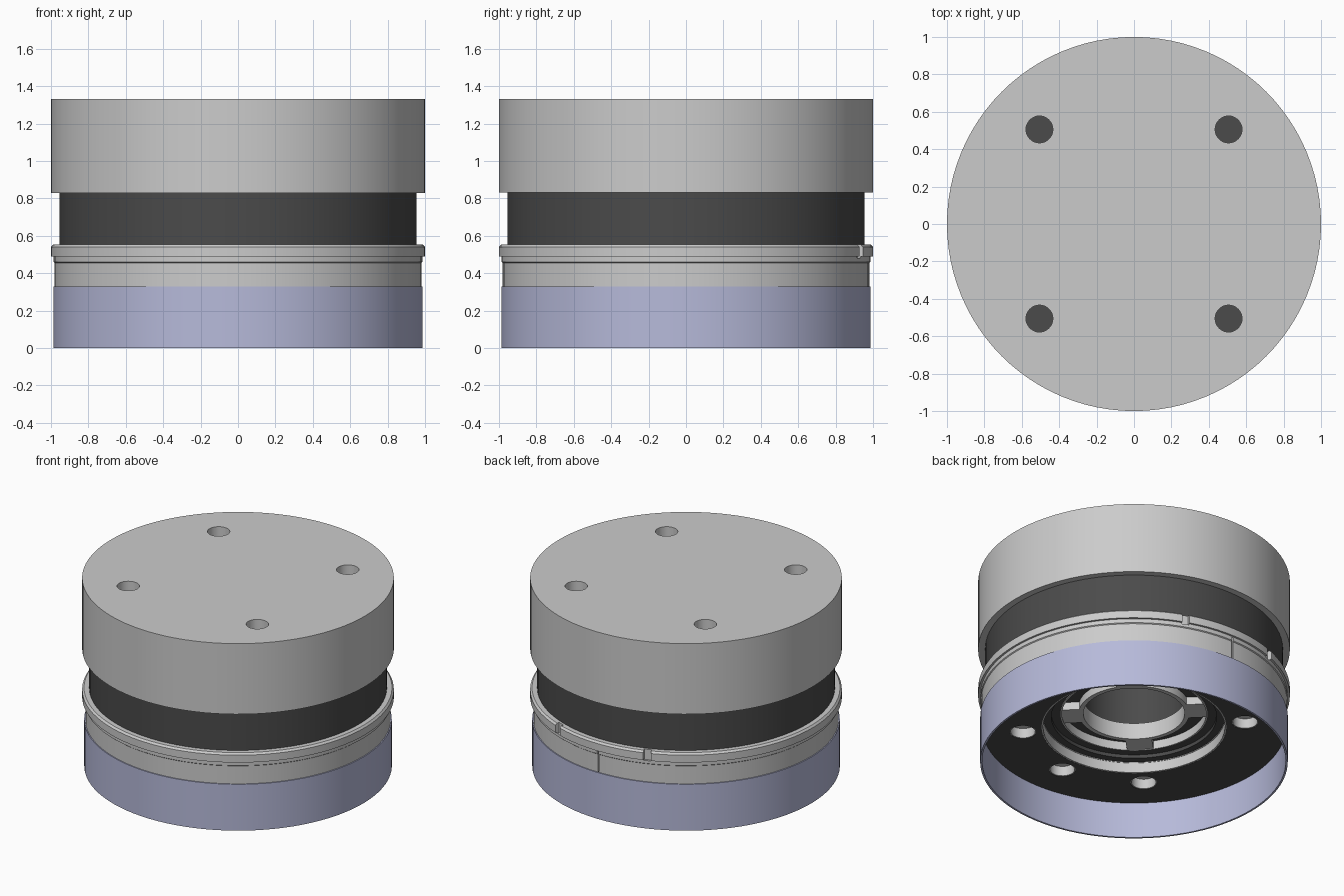
import bpy, bmesh, math
from mathutils import Matrix

if "Cube" in bpy.data.objects:
    bpy.data.objects.remove(bpy.data.objects["Cube"])

SEG = 96


def material(name, color):
    m = bpy.data.materials.new(name)
    m.diffuse_color = color
    m.use_nodes = True
    m.node_tree.nodes["Principled BSDF"].inputs["Base Color"].default_value = m.diffuse_color
    return m


DARK = material("dark_metal", (0.07, 0.07, 0.07, 1))
LAVENDER = material("lavender", (0.47, 0.49, 0.70, 1))


def finish(name, bm, mat=None):
    bmesh.ops.recalc_face_normals(bm, faces=bm.faces)
    me = bpy.data.meshes.new(name)
    bm.to_mesh(me)
    bm.free()
    ob = bpy.data.objects.new(name, me)
    bpy.context.collection.objects.link(ob)
    if mat:
        me.materials.append(mat)
    return ob


def lathe(name, profile, mat=None, seg=SEG, at=(0, 0), closed=True):
    """Spin an (r, z) outline round a vertical axis."""
    bm = bmesh.new()
    vs = [bm.verts.new((r, 0, z)) for r, z in profile]
    n = len(vs)
    es = [bm.edges.new((vs[i], vs[(i + 1) % n])) for i in range(n if closed else n - 1)]
    bmesh.ops.spin(bm, geom=vs + es, cent=(0, 0, 0), axis=(0, 0, 1),
                   angle=math.tau, steps=seg, use_duplicate=False)
    bmesh.ops.remove_doubles(bm, verts=bm.verts, dist=1e-4)
    bmesh.ops.translate(bm, verts=bm.verts, vec=(at[0], at[1], 0))
    return finish(name, bm, mat)


def tube(name, r0, r1, z0, z1, mat=None, **kw):
    return lathe(name, [(r0, z0), (r1, z0), (r1, z1), (r0, z1)], mat, **kw)


def rod(name, r, z0, z1, at):
    return lathe(name, [(0, z0), (r, z0), (r, z1), (0, z1)], seg=32, at=at, closed=False)


def box(name, size, radius, angle, z, mat=None):
    """Box at a polar position, its local x pointing outward."""
    bm = bmesh.new()
    bmesh.ops.create_cube(bm, size=1)
    bmesh.ops.scale(bm, verts=bm.verts, vec=size)
    bmesh.ops.translate(bm, verts=bm.verts, vec=(radius, 0, z))
    bmesh.ops.transform(bm, verts=bm.verts, matrix=Matrix.Rotation(math.radians(angle), 4, 'Z'))
    return finish(name, bm, mat)


def cut(ob, cutters):
    bpy.context.view_layer.objects.active = ob
    for c in cutters:
        mod = ob.modifiers.new("cut", 'BOOLEAN')
        mod.operation, mod.solver, mod.object = 'DIFFERENCE', 'EXACT', c
        bpy.ops.object.modifier_apply(modifier=mod.name)
        bpy.data.objects.remove(c)


def polar(r, deg):
    return r * math.cos(math.radians(deg)), r * math.sin(math.radians(deg))


HOLE_R = 0.715

# Top cap with four screw holes
cap = lathe("top_cap", [(0, 0.83), (1, 0.83), (1, 1.33), (0, 1.33)], closed=False)
cut(cap, [rod("cutter", 0.072, 0.7, 1.5, polar(HOLE_R, a)) for a in (45, 135, 225, 315)])

# Dark core: outer band, stepped underside and blind centre bore
lathe("dark_core", [(0, 0.75), (0.335, 0.75), (0.335, 0.41), (0.47, 0.41), (0.47, 0.355),
                    (0.53, 0.355), (0.53, 0.33), (0.585, 0.33), (0.585, 0.5),
                    (0.955, 0.5), (0.955, 0.835), (0, 0.835)], DARK, closed=False)

# Grey housing with chamfered flange, rear seam and two index notches
housing = lathe("flanged_housing", [(0.58, 0.325), (0.98, 0.325), (0.98, 0.455), (0.986, 0.46),
                                    (0.986, 0.488), (1, 0.488), (1, 0.54), (0.988, 0.553),
                                    (0.94, 0.553), (0.94, 0.52), (0.58, 0.52)])
cut(housing, [box("cutter", (0.06, 0.05, 0.12), 1.0, a, 0.54) for a in (69.5, 110.5)]
    + [box("cutter", (0.06, 0.01, 0.2), 1.0, 90, 0.388)])

# Thin lower sleeve
tube("lower_sleeve", 0.974, 0.987, 0, 0.328, LAVENDER)

# Recessed plate with six holes and light liners
angles = (45, 90, 135, 225, 270, 315)
plate = tube("bottom_plate", 0.593, 0.976, 0.254, 0.33, DARK)
cut(plate, [rod("cutter", 0.085, 0.2, 0.4, polar(HOLE_R, a)) for a in angles])
for a in angles:
    tube("hole_liner", 0.079, 0.086, 0.256, 0.33, seg=32, at=polar(HOLE_R, a))
tube("recess_liner", 0.583, 0.594, 0.255, 0.335)

# Centre socket: pocket wall, collar and four lugs
tube("socket_wall", 0.463, 0.475, 0.35, 0.415)
tube("socket_collar", 0.325, 0.355, 0.355, 0.47)
for a in (45, 135, 225, 315):
    box("socket_lug", (0.125, 0.17, 0.06), 0.405, a, 0.385)

# Smooth the round walls, keep the rims sharp
bpy.ops.object.select_all(action='SELECT')
bpy.context.view_layer.objects.active = cap
bpy.ops.object.shade_smooth_by_angle(angle=math.radians(30))
bpy.ops.object.select_all(action='DESELECT')
